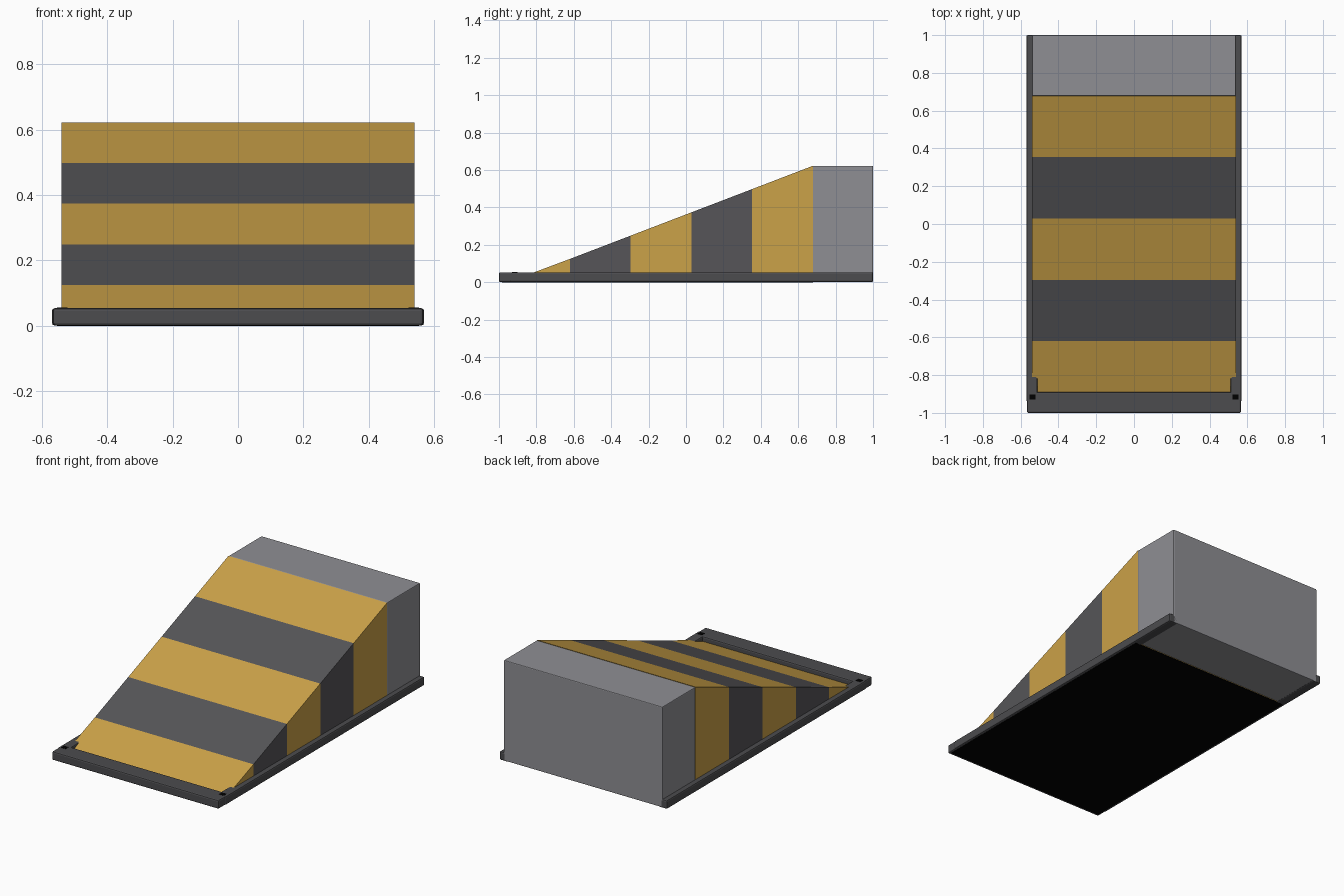
import bpy, bmesh

if "Cube" in bpy.data.objects:
    bpy.data.objects.remove(bpy.data.objects["Cube"])


def material(name, color):
    m = bpy.data.materials.new(name)
    m.diffuse_color = (*color, 1)
    m.use_nodes = True
    m.node_tree.nodes["Principled BSDF"].inputs["Base Color"].default_value = m.diffuse_color
    return m


YELLOW = material("stripe_yellow", (0.60, 0.36, 0.065))
DARK = material("stripe_dark_grey", (0.092, 0.091, 0.098))
GREY = material("block_grey", (0.275, 0.275, 0.295))
FRAME = material("frame_charcoal", (0.072, 0.072, 0.077))
BLACK = material("underside_black", (0.0, 0.0, 0.0))


def finish(bm, name, mat, bevel=0.0):
    bmesh.ops.recalc_face_normals(bm, faces=bm.faces)
    me = bpy.data.meshes.new(name)
    bm.to_mesh(me)
    bm.free()
    me.materials.append(mat)
    ob = bpy.data.objects.new(name, me)
    bpy.context.collection.objects.link(ob)
    if bevel:
        mod = ob.modifiers.new("bevel", 'BEVEL')
        mod.width = bevel
        mod.segments = 2
    return ob


def box(name, lo, hi, mat, bevel=0.0):
    bm = bmesh.new()
    bmesh.ops.create_cube(bm, size=1)
    for v in bm.verts:
        v.co = [(a + b) / 2 + c * (b - a) for a, b, c in zip(lo, hi, v.co)]
    return finish(bm, name, mat, bevel)


def prism(name, profile, half_width, mat):
    # extrude a (y, z) profile across x
    bm = bmesh.new()
    face = bm.faces.new([bm.verts.new((-half_width, y, z)) for y, z in profile])
    out = bmesh.ops.extrude_face_region(bm, geom=[face])
    for v in out["geom"]:
        if isinstance(v, bmesh.types.BMVert):
            v.co.x = half_width
    return finish(bm, name, mat)


# Striped ramp: five equal wedge slices
Y0, Y1, H, HALF, FLOOR = -0.945, 0.678, 0.622, 0.54, 0.003
step = (Y1 - Y0) / 5
for i in range(5):
    a, b = Y0 + i * step, Y0 + (i + 1) * step
    za, zb = H * i / 5, H * (i + 1) / 5
    profile = [(a, FLOOR), (b, FLOOR), (b, zb)]
    if i:
        profile.append((a, za))
    # the lowest slice narrows to fit between the rails
    prism(f"ramp_stripe_{i + 1}", profile, HALF, DARK if i % 2 else YELLOW)

# Rear block
box("rear_block", (-HALF, Y1, 0.003), (HALF, 1.0, H), GREY, 0.005)

# Base frame: two side rails and a front bar
for side, s in (("left", -1), ("right", 1)):
    x0, x1 = sorted((s * 0.51, s * 0.57))
    box(f"{side}_rail", (x0, -0.94, 0), (x1, 1.0, 0.053), FRAME, 0.008)
    # dark notch where rail and bar meet
    c = s * 0.538
    box(f"{side}_corner_notch", (c - 0.016, -0.93, 0.05), (c + 0.016, -0.902, 0.0545), BLACK)
box("front_bar", (-0.567, -1.0, 0), (0.567, -0.89, 0.053), FRAME, 0.008)

# Black underside plate
box("underside_plate", (-0.555, -0.985, -0.001), (0.555, Y1, 0.003), BLACK)
